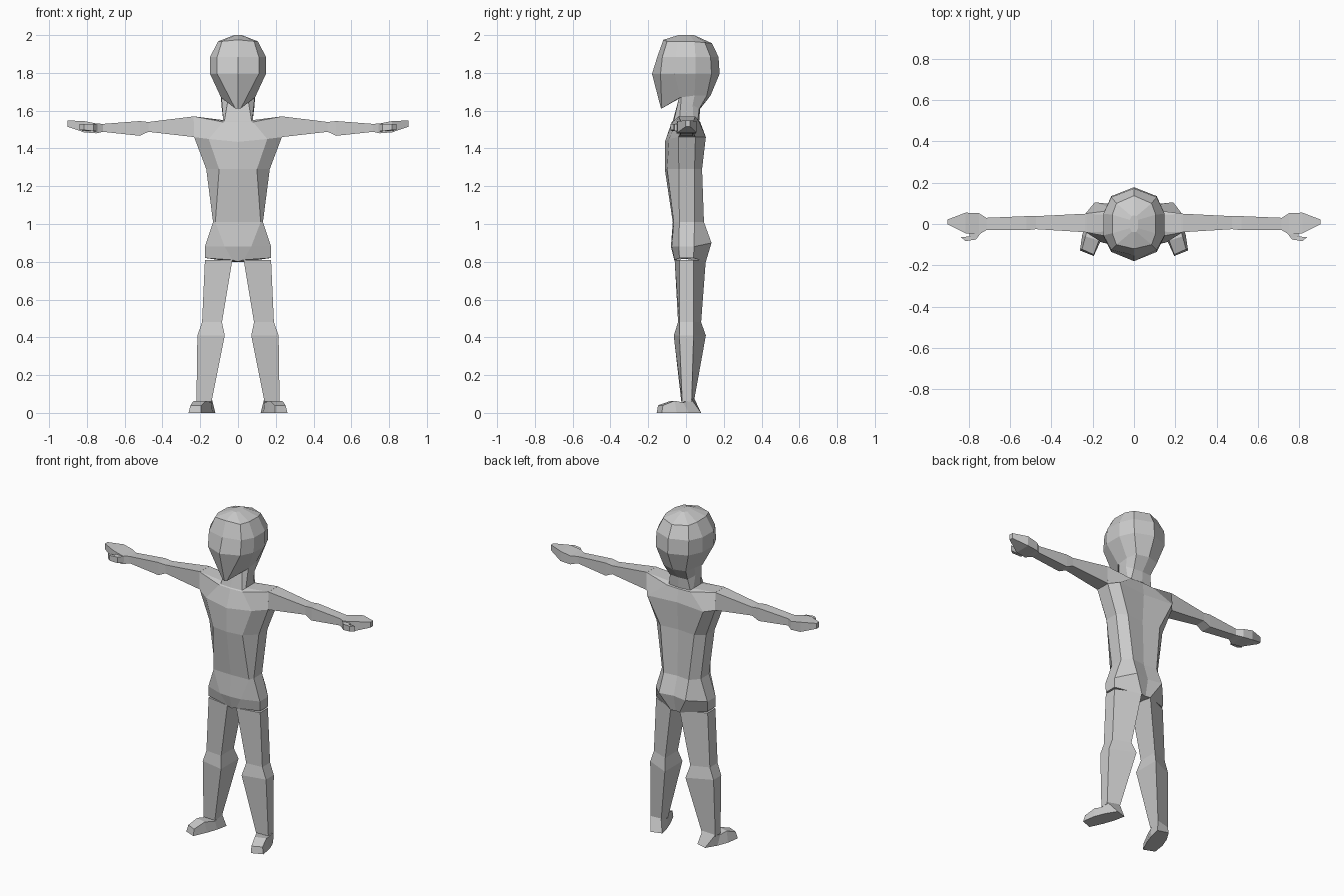
import bpy, bmesh

mat = bpy.data.materials.new("plain grey")
mat.diffuse_color = (0.6, 0.6, 0.6, 1)


def loft(name, rings, mirror=False):
    """Skin a row of equal-length point rings, close the ends, shade flat."""
    bm = bmesh.new()
    loops = [[bm.verts.new(p) for p in r] for r in rings]
    n = len(rings[0])
    for a, b in zip(loops, loops[1:]):
        for i in range(n):
            j = (i + 1) % n
            bm.faces.new((a[i], a[j], b[j], b[i]))
    bm.faces.new(loops[0][::-1])
    bm.faces.new(loops[-1])
    bmesh.ops.recalc_face_normals(bm, faces=bm.faces)
    me = bpy.data.meshes.new(name)
    bm.to_mesh(me)
    bm.free()
    me.materials.append(mat)
    ob = bpy.data.objects.new(name, me)
    bpy.context.collection.objects.link(ob)
    if mirror:
        ob.modifiers.new("other side", 'MIRROR')
    return ob


def sym(half):
    """Ten-sided ring from six points running front centre to back centre."""
    return half + [(-x, y, z) for x, y, z in half[-2:0:-1]]


def body_ring(xf, xs, xb, ys, zs):
    xs6 = (0, xf, xs, xs, xb, 0)
    return sym(list(zip(xs6, ys, zs)))


# Shared rings where neck meets torso and head
neck_base = body_ring(.072, .078, .072, (-.07, -.065, -.035, .04, .062, .07),
                      (1.545, 1.545, 1.55, 1.55, 1.545, 1.545))
neck_top = body_ring(.05, .088, .06, (-.035, -.035, -.025, .035, .07, .075),
                     (1.675, 1.675, 1.67, 1.63, 1.61, 1.61))

# Torso, from crotch to shoulders
loft("torso", [
    body_ring(.03, .175, .03, (-.06, -.06, -.035, .04, .105, .10),
              (.80, .81, .82, .82, .80, .80)),
    body_ring(.07, .175, .09, (-.08, -.075, -.038, .042, .135, .12), (.88, .88, .88, .88, .90, .90)),
    body_ring(.12, .132, .085, (-.07, -.065, -.035, .045, .095, .085), (1.01,) * 6),
    body_ring(.10, .168, .115, (-.112, -.10, -.038, .045, .085, .075), (1.29,) * 6),
    body_ring(.155, .232, .19, (-.112, -.09, -.04, .05, .105, .085),
              (1.435, 1.45, 1.46, 1.46, 1.46, 1.46)),
    body_ring(.08, .235, .08, (-.075, -.07, -.04, .05, .07, .075),
              (1.54, 1.54, 1.57, 1.57, 1.54, 1.54)),
    neck_base,
])

loft("neck", [neck_base, neck_top])

# Head, from jaw to crown
loft("head", [
    neck_top,
    body_ring(.015, .09, .075, (-.132, -.128, -.03, .045, .11, .13),
              (1.61, 1.612, 1.67, 1.68, 1.68, 1.68)),
    body_ring(.11, .148, .11, (-.18, -.135, -.06, .05, .135, .178), (1.795,) * 6),
    body_ring(.11, .148, .11, (-.152, -.125, -.055, .05, .13, .172), (1.885,) * 6),
    body_ring(.085, .105, .085, (-.12, -.10, -.045, .045, .10, .137),
              (1.975, 1.967, 1.967, 1.965, 1.96, 1.957)),
    body_ring(.012, .02, .012, (-.04, -.038, -.02, .02, .038, .042), (2.0,) * 6),
])


def box_ring(x, y0, y1, z0, z1):
    return [(x, y0, z0), (x, y1, z0), (x, y1, z1), (x, y0, z1)]


# Arms and hands
loft("arm", [
    box_ring(.23, -.04, .05, 1.46, 1.57),
    box_ring(.475, -.025, .038, 1.488, 1.54),
    box_ring(.52, -.03, .038, 1.467, 1.545),
    box_ring(.715, -.03, .03, 1.488, 1.53),
], True)
loft("hand", [
    box_ring(.715, -.03, .03, 1.488, 1.53),
    box_ring(.75, -.05, .052, 1.48, 1.532),
    box_ring(.815, -.045, .055, 1.485, 1.545),
    box_ring(.902, -.002, .022, 1.515, 1.548),
], True)
loft("thumb", [
    [(.735, -.035, 1.49), (.80, -.03, 1.49), (.80, -.03, 1.53), (.735, -.035, 1.53)],
    [(.765, -.075, 1.492), (.795, -.06, 1.492), (.795, -.06, 1.528), (.765, -.075, 1.528)],
    [(.815, -.083, 1.498), (.838, -.064, 1.498), (.838, -.064, 1.53), (.815, -.083, 1.53)],
], True)


# Legs: narrow outer side, wide inner side
def leg_ring(xi, xo, yf, yb, z, of=-.035, ob=.04):
    return [(xi, yf, z), (xo, of, z), (xo, ob, z), (xi, yb, z)]


loft("leg", [
    leg_ring(.03, .175, -.06, .105, .81),
    leg_ring(.085, .19, -.042, .08, .48),
    leg_ring(.07, .215, -.065, .105, .41),
    leg_ring(.14, .22, -.025, .042, .06, -.02, .03),
], True)

# Feet, heel to toe, turned outwards
loft("foot", [
    [(.12, .06, 0), (.185, .08, 0), (.22, .03, .07), (.14, .042, .08)],
    [(.135, -.01, 0), (.225, .015, 0), (.222, -.015, .055), (.14, -.022, .055)],
    [(.158, -.075, 0), (.25, -.05, 0), (.235, -.06, .064), (.17, -.08, .064)],
    [(.195, -.155, 0), (.262, -.128, 0), (.252, -.122, .04), (.195, -.148, .04)],
], True)
